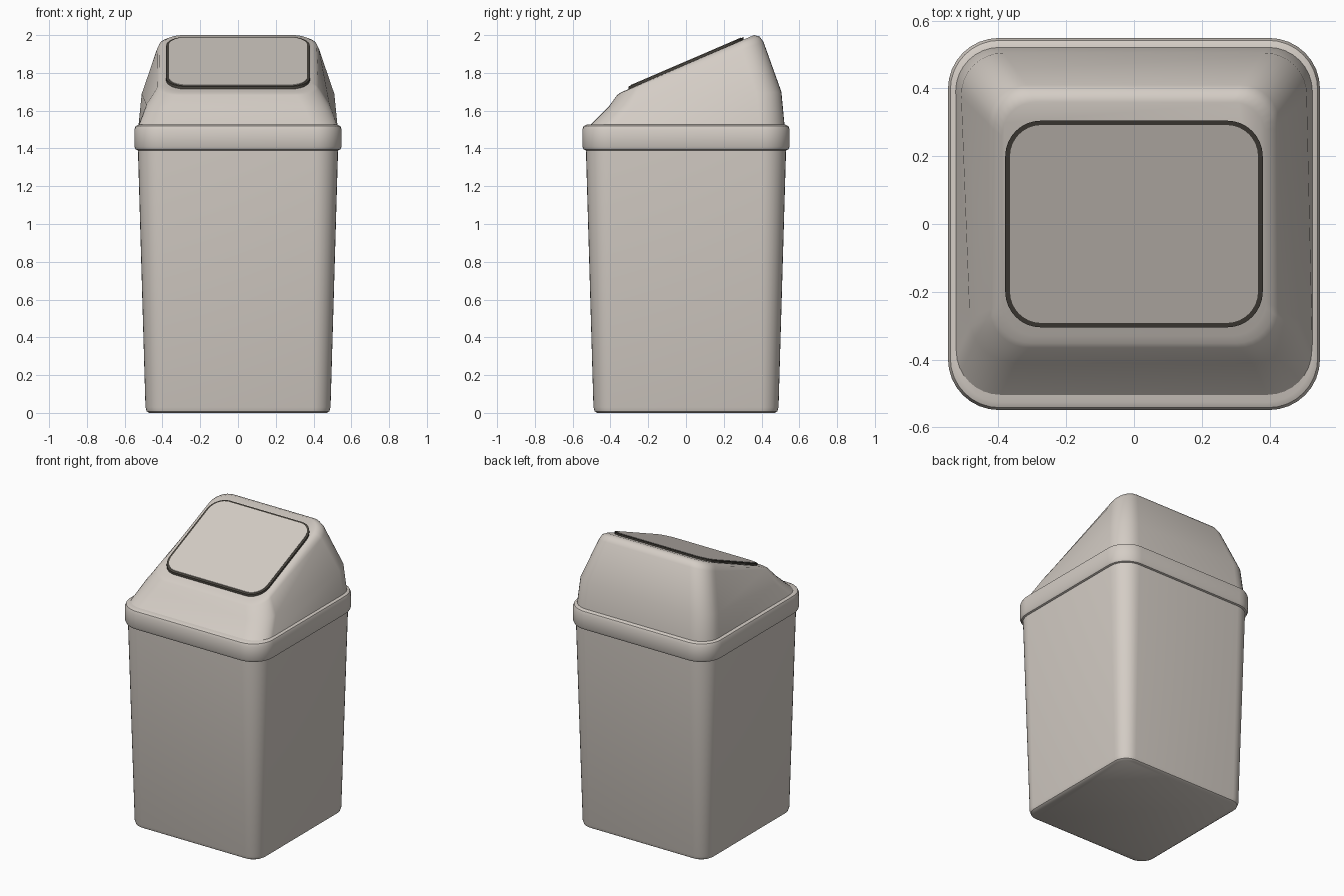
import bpy, bmesh
from math import sin, cos, pi, radians

cube = bpy.data.objects.get("Cube")
if cube:
    bpy.data.objects.remove(cube)


def material(name, rgb):
    m = bpy.data.materials.new(name)
    m.use_nodes = True
    m.diffuse_color = (*rgb, 1)
    m.node_tree.nodes["Principled BSDF"].inputs["Base Color"].default_value = (*rgb, 1)
    return m


beige = material("warm beige plastic", (0.66, 0.61, 0.56))
dark = material("dark gap", (0.065, 0.058, 0.047))
STEPS = 8


def ring(half_front, half_back, y0, y1, z0, z1, r):
    """Rounded rectangle whose width and height change linearly from front to back."""
    hy, cy = (y1 - y0) / 2, (y0 + y1) / 2
    points = []
    for q, (sx, sy) in enumerate([(1, 1), (-1, 1), (-1, -1), (1, -1)]):
        for i in range(STEPS + 1):
            a = (q + i / STEPS) * pi / 2
            y = cy + sy * (hy - r) + r * sin(a)
            t = (y - y0) / (y1 - y0)
            half = half_front + (half_back - half_front) * t
            points.append((sx * (half - r) + r * cos(a), y, z0 + (z1 - z0) * t))
    return points


def square(half, z, r):
    return ring(half, half, -half, half, z, z, r)


def loft(name, rings, mat, angle=35):
    bm = bmesh.new()
    loops = [[bm.verts.new(p) for p in pts] for pts in rings]
    n = len(loops[0])
    for low, high in zip(loops, loops[1:]):
        for i in range(n):
            j = (i + 1) % n
            bm.faces.new((low[i], low[j], high[j], high[i]))
    bm.faces.new(loops[0][::-1])
    bm.faces.new(loops[-1])
    mesh = bpy.data.meshes.new(name)
    bm.to_mesh(mesh)
    bm.free()
    mesh.materials.append(mat)
    ob = bpy.data.objects.new(name, mesh)
    bpy.context.collection.objects.link(ob)
    bpy.ops.object.select_all(action='DESELECT')
    ob.select_set(True)
    bpy.context.view_layer.objects.active = ob
    bpy.ops.object.shade_smooth_by_angle(angle=radians(angle))
    return ob


# Tapered bin body with a softened foot
loft("bin_body", [
    square(0.47, 0, 0.08), square(0.483, 0.008, 0.09), square(0.49, 0.03, 0.095),
    square(0.53, 1.40, 0.13)], beige)

# Rounded collar between body and lid
loft("lid_collar", [
    square(0.525, 1.388, 0.13), square(0.541, 1.394, 0.143), square(0.549, 1.41, 0.15),
    square(0.549, 1.50, 0.15), square(0.542, 1.518, 0.145), square(0.526, 1.526, 0.132)], beige)

# Sloping hood
loft("lid_hood", [
    ring(0.527, 0.527, -0.51, 0.522, 1.52, 1.52, 0.13),
    ring(0.48, 0.515, -0.41, 0.505, 1.62, 1.70, 0.13),
    ring(0.425, 0.43, -0.365, 0.41, 1.682, 1.965, 0.115),
    ring(0.412, 0.417, -0.352, 0.39, 1.692, 1.992, 0.11),
    ring(0.39, 0.39, -0.33, 0.36, 1.703, 2.0, 0.10)], beige, 40)


# Swing flap and its surrounding gap, parallel to the sloping hood top
def flap_ring(hx, hy, lift, r):
    mid, rise = 1.845 + lift, 0.43 * hy
    return ring(hx, hx, -hy, hy, mid - rise, mid + rise, r)


loft("flap_gap", [flap_ring(0.38, 0.305, -0.004, 0.105),
                  flap_ring(0.38, 0.305, 0.014, 0.105)], dark)
loft("swing_flap", [flap_ring(0.366, 0.292, 0.010, 0.092),
                    flap_ring(0.366, 0.292, 0.017, 0.092)], beige)
